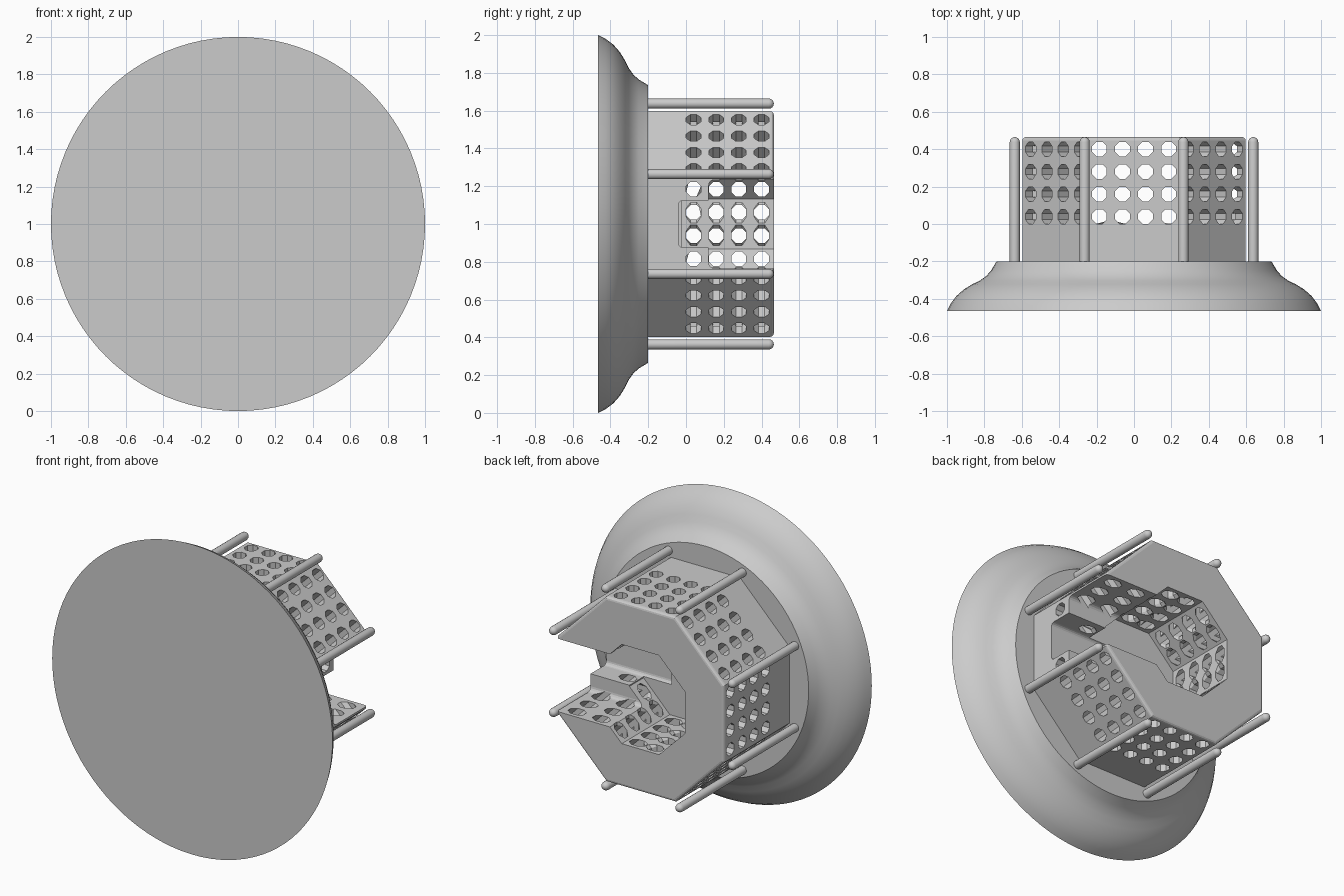
import bpy, bmesh, math
from mathutils import Matrix, Vector

if "Cube" in bpy.data.objects:
    bpy.data.objects.remove(bpy.data.objects["Cube"])

CENTRE = Vector((0, 0, 1))
BACK, SEAT = 0.465, -0.2

grey = bpy.data.materials.new("plain grey")
grey.use_nodes = True
grey.diffuse_color = (0.6, 0.6, 0.6, 1)
grey.node_tree.nodes["Principled BSDF"].inputs["Base Color"].default_value = grey.diffuse_color


def finish(name, bm):
    bmesh.ops.recalc_face_normals(bm, faces=bm.faces)
    mesh = bpy.data.meshes.new(name)
    bm.to_mesh(mesh)
    bm.free()
    mesh.materials.append(grey)
    obj = bpy.data.objects.new(name, mesh)
    bpy.context.collection.objects.link(obj)
    return obj


def activate(obj):
    bpy.ops.object.select_all(action='DESELECT')
    obj.select_set(True)
    bpy.context.view_layer.objects.active = obj


def lathe(name, profile, centre, sides):
    """Turn (radius, y) points about a line along y."""
    bm = bmesh.new()
    verts = [bm.verts.new(centre + Vector((r, y, 0))) for r, y in profile]
    edges = [bm.edges.new(pair) for pair in zip(verts, verts[1:])]
    bmesh.ops.spin(bm, geom=verts + edges, cent=centre, axis=(0, 1, 0),
                   angle=math.tau, steps=sides)
    bmesh.ops.remove_doubles(bm, verts=bm.verts, dist=0.0005)
    obj = finish(name, bm)
    activate(obj)
    bpy.ops.object.shade_smooth_by_angle(angle=math.radians(35))
    return obj


def add_prism(bm, apothem, y0, y1):
    """Octagonal prism along y with flat sides facing the axes."""
    radius = apothem / math.cos(math.pi / 8)
    ring = [(radius * math.cos((i + 0.5) * math.pi / 4),
             radius * math.sin((i + 0.5) * math.pi / 4)) for i in range(8)]
    low = bm.faces.new([bm.verts.new(CENTRE + Vector((x, y0, z))) for x, z in ring])
    new = bmesh.ops.extrude_face_region(bm, geom=[low])["geom"]
    bmesh.ops.translate(bm, vec=(0, y1 - y0, 0),
                        verts=[v for v in new if isinstance(v, bmesh.types.BMVert)])


def slot_cutter(half_height, y0, corner):
    """Rounded slot through the +x wall, open at the back."""
    bm = bmesh.new()
    size = Vector((0.7, 0.8 - y0, 2 * half_height))
    place = Matrix.Translation(CENTRE + Vector((0.45, (0.8 + y0) / 2, 0)))
    bmesh.ops.create_cube(bm, size=1, matrix=place @ Matrix.Diagonal(size.to_4d()))
    long_edges = [e for e in bm.edges
                  if abs(e.verts[0].co.x - e.verts[1].co.x) > 0.1 and e.verts[0].co.y < 0.5]
    bmesh.ops.bevel(bm, geom=long_edges, offset=corner, segments=4,
                    profile=0.5, affect='EDGES')
    # start just inside the cavity
    for v in bm.verts:
        v.co.x = max(v.co.x, 0.12)
    return finish("slot_cutter", bm)


def hole_cutter(first):
    """Grids of eight-sided holes for every second wall."""
    bm = bmesh.new()
    inner, outer = 0.226, 0.7
    for side in range(first, 8, 2):
        turn = Matrix.Translation(CENTRE) @ Matrix.Rotation(side * math.pi / 4, 4, 'Y')
        for row in range(4):
            for col in range(4):
                place = Matrix.Translation(((inner + outer) / 2, 0.04 + 0.12 * row,
                                            0.123 * (col - 1.5)))
                bmesh.ops.create_cone(
                    bm, cap_ends=True, segments=8, radius1=0.042, radius2=0.042,
                    depth=outer - inner,
                    matrix=turn @ place @ Matrix.Rotation(math.pi / 2, 4, 'Y')
                    @ Matrix.Rotation(math.pi / 8, 4, 'Z'))
    return finish("hole_cutter", bm)


# flared base disc
lathe("flared_base",
      [(0, -0.465), (1, -0.465), (0.98, -0.425), (0.95, -0.385), (0.91, -0.35),
       (0.865, -0.322), (0.825, -0.303), (0.79, -0.278), (0.765, -0.25),
       (0.735, SEAT), (0, SEAT)], CENTRE, 96)

# octagonal housing with softened back rim
bm = bmesh.new()
add_prism(bm, 0.597, SEAT - 0.01, BACK)
rim = [e for e in bm.edges if all(v.co.y > BACK - 0.01 for v in e.verts)]
bmesh.ops.bevel(bm, geom=rim, offset=0.018, segments=3, profile=0.5, affect='EDGES')
housing = finish("octagonal_housing", bm)

# cavity, stepped side slot and hole grids
bm = bmesh.new()
add_prism(bm, 0.32, -0.025, 0.8)
cutters = [finish("cavity_cutter", bm), slot_cutter(0.125, -0.04, 0.025),
           slot_cutter(0.235, 0.12, 0.03), hole_cutter(0), hole_cutter(1)]
activate(housing)
for cutter in cutters:
    cutter.hide_render = True
    mod = housing.modifiers.new("cut", 'BOOLEAN')
    mod.operation, mod.solver, mod.object = 'DIFFERENCE', 'EXACT', cutter
    bpy.ops.object.modifier_apply(modifier=mod.name)
    bpy.data.objects.remove(cutter)

# round-ended rods at the eight corners
R = 0.027
dome = [(R * math.cos(a * math.pi / 8), BACK - R + R * math.sin(a * math.pi / 8))
        for a in range(5)]
for i in range(8):
    angle = (i + 0.5) * math.pi / 4
    spot = CENTRE + 0.69 * Vector((math.cos(angle), 0, math.sin(angle)))
    lathe(f"corner_rod_{i + 1}", [(0, SEAT - 0.01), (R, SEAT - 0.01)] + dome, spot, 16)
